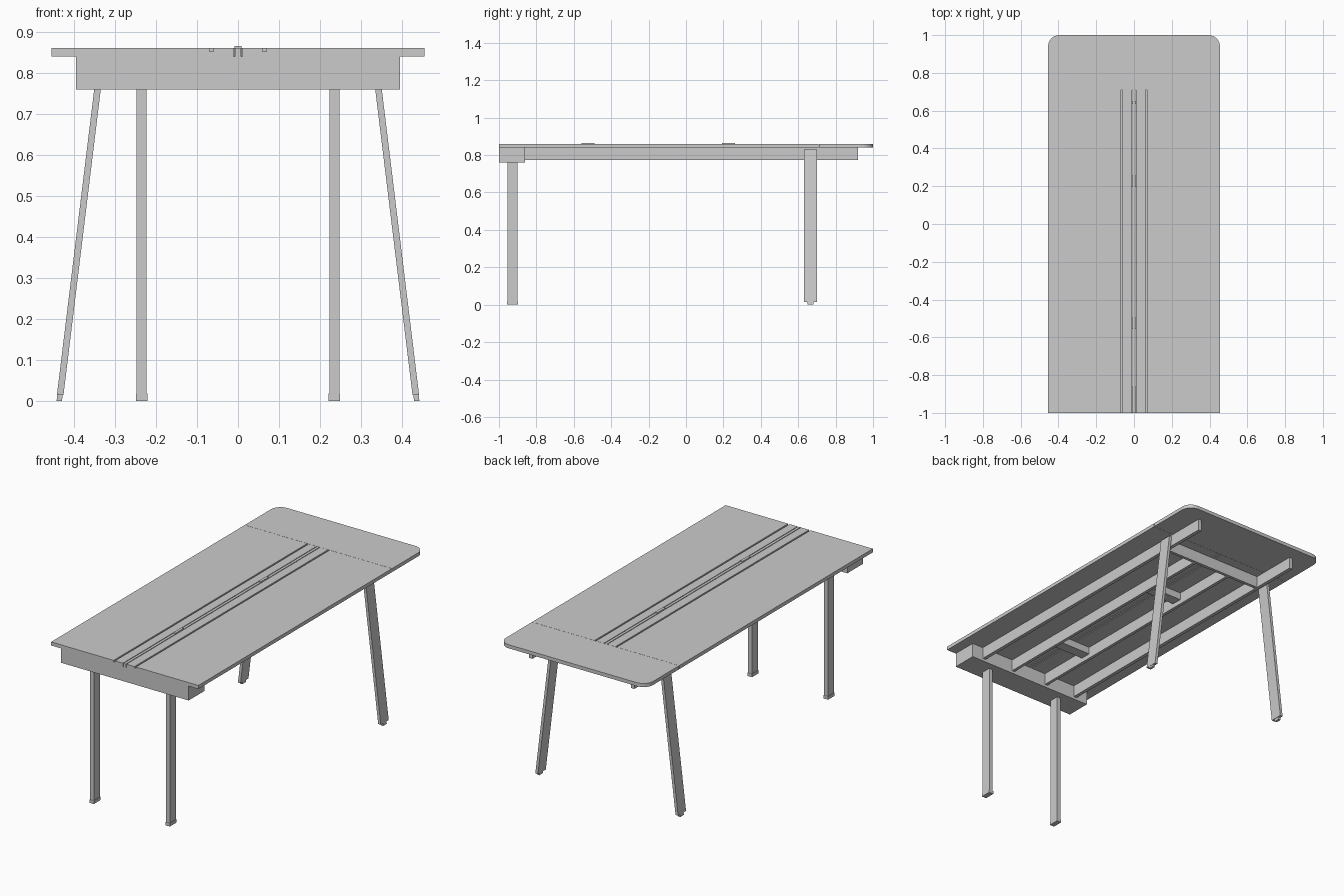
import bpy, bmesh, math

if "Cube" in bpy.data.objects:
    bpy.data.objects.remove(bpy.data.objects["Cube"])


def prism(name, pts, z0, z1):
    """Extrude an XY outline from z0 to z1."""
    bm = bmesh.new()
    face = bm.faces.new([bm.verts.new((x, y, z0)) for x, y in pts])
    ext = bmesh.ops.extrude_face_region(bm, geom=[face])
    bmesh.ops.translate(bm, vec=(0, 0, z1 - z0),
                        verts=[v for v in ext["geom"] if isinstance(v, bmesh.types.BMVert)])
    bmesh.ops.recalc_face_normals(bm, faces=bm.faces)
    me = bpy.data.meshes.new(name)
    bm.to_mesh(me)
    bm.free()
    ob = bpy.data.objects.new(name, me)
    bpy.context.collection.objects.link(ob)
    return ob


def box(name, x0, x1, y0, y1, z0, z1):
    return prism(name, [(x0, y0), (x1, y0), (x1, y1), (x0, y1)], z0, z1)


def mirror(ob):
    ob.modifiers.new("mirror_x", "MIRROR").use_axis[0] = True
    return ob


W, SEAM, ZB, ZT = 0.455, 0.709, 0.84, 0.86

# Table top: long boards separated by grooves
mirror(box("outer_board", 0.069, W, -1, SEAM, ZB, ZT))
mirror(box("inner_board", 0.011, 0.060, -1, SEAM, ZB, ZT))
mirror(box("groove_strip", 0.060, 0.069, -1, SEAM, ZB, 0.852))
box("centre_strip", -0.007, 0.007, -1, SEAM, ZB, ZT)

# Rounded end panel
r = 0.06
outline = [(-W, SEAM + 0.001), (W, SEAM + 0.001)]
for cx, start in ((W - r, 0), (-W + r, 90)):
    for i in range(9):
        a = math.radians(start + i * 90 / 8)
        outline.append((cx + r * math.cos(a), 1 - r + r * math.sin(a)))
prism("end_panel", outline, ZB, ZT)

# Front apron and long rails
box("front_apron", -0.395, 0.395, -1, -0.86, 0.76, ZB)
mirror(box("outer_rail", 0.305, 0.325, -0.86, 0.92, 0.775, ZB))
mirror(box("inner_rail", 0.105, 0.122, -0.86, 0.635, 0.775, ZB))
box("cross_rail", -0.305, 0.305, 0.635, 0.652, 0.775, ZB)

# Centre clips on top and cross ties between the inner rails
for y in (-0.525, 0.227):
    box("centre_clip", -0.008, 0.008, y - 0.035, y + 0.035, ZB, 0.865)
    box("cross_tie", -0.105, 0.105, y - 0.03, y + 0.03, 0.80, ZB)

# Straight front legs
mirror(box("front_leg", 0.223, 0.247, -0.955, -0.90, 0.018, 0.76))
mirror(box("front_foot", 0.221, 0.249, -0.957, -0.898, 0, 0.018))


# Splayed back legs: shear upright boxes outward toward the floor
def splay(ob):
    for v in ob.data.vertices:
        v.co.x += (0.83 - v.co.z) * 0.122
    return mirror(ob)


splay(box("back_leg", 0.326, 0.342, 0.63, 0.70, 0.014, 0.83))
splay(box("back_foot", 0.328, 0.341, 0.65, 0.682, 0, 0.014))
